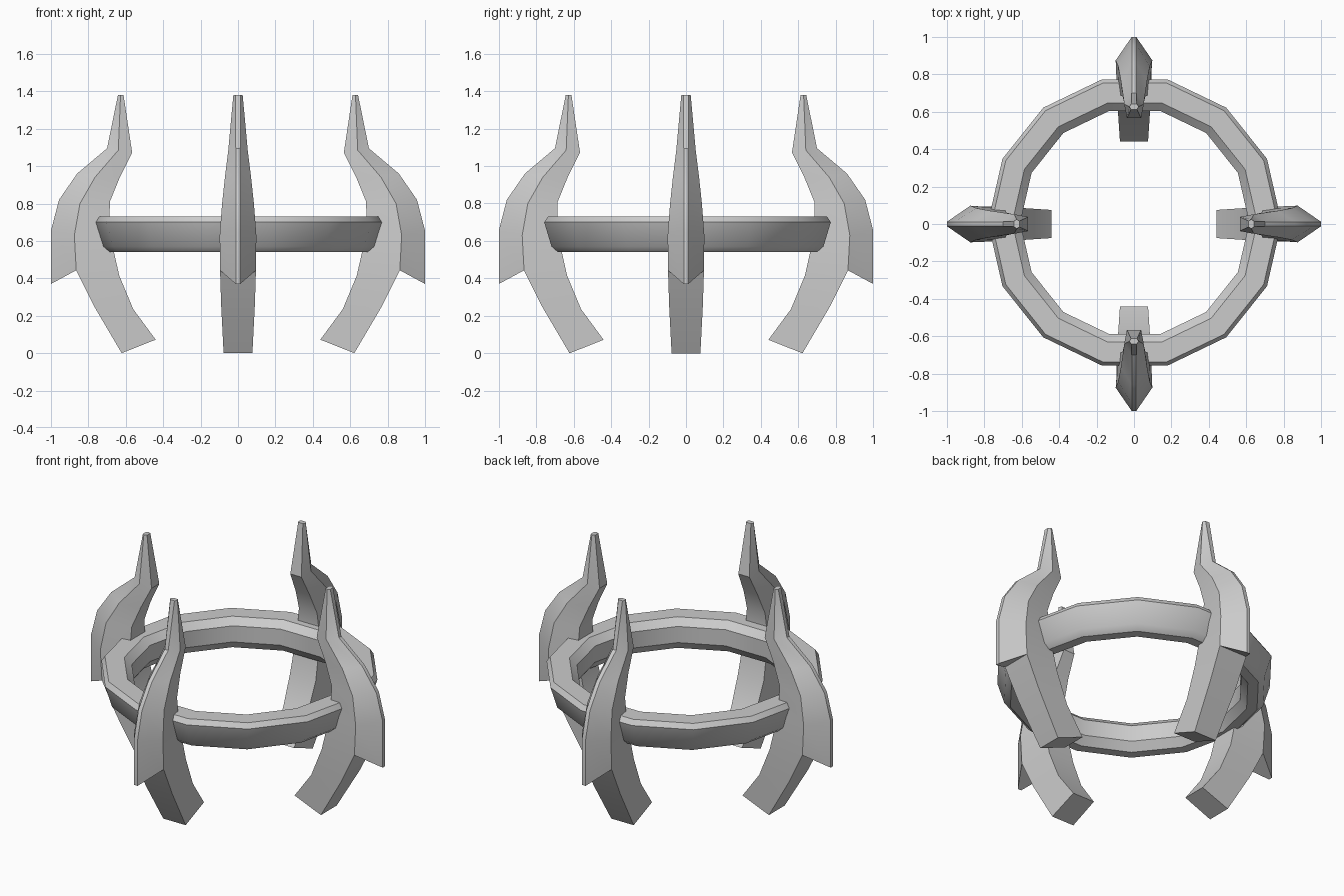
import bpy, bmesh, math
from mathutils import Matrix

if "Cube" in bpy.data.objects:
    bpy.data.objects.remove(bpy.data.objects["Cube"])


def finish(bm, name, angle):
    bmesh.ops.recalc_face_normals(bm, faces=bm.faces[:])
    me = bpy.data.meshes.new(name)
    bm.to_mesh(me)
    bm.free()
    ob = bpy.data.objects.new(name, me)
    bpy.context.collection.objects.link(ob)
    bpy.ops.object.select_all(action='DESELECT')
    ob.select_set(True)
    bpy.context.view_layer.objects.active = ob
    bpy.ops.object.shade_smooth_by_angle(angle=math.radians(angle))
    return ob


def bridge(bm, a, b):
    n = len(a)
    for i in range(n):
        j = (i + 1) % n
        bm.faces.new((a[i], a[j], b[j], b[i]))


# Ring: 14-sided band with a chamfered section given as (radius, z)
section = [(.785, .70), (.765, .73), (.655, .73), (.612, .69),
           (.612, .59), (.65, .54), (.71, .54), (.745, .57)]
SIDES = 14
bm = bmesh.new()
loops = []
for k in range(SIDES):
    t = 2 * math.pi * k / SIDES
    loops.append([bm.verts.new((r * math.cos(t) + .004, r * math.sin(t) + .008, z))
                  for r, z in section])
for k in range(SIDES):
    bridge(bm, loops[k], loops[(k + 1) % SIDES])
finish(bm, "ring", 35)

# Claw stations: (x, z, half width) for inner edge, middle line, outer ridge
LEG = [[(.44, .072, .075), (.622, .0, .077)],
       [(.56, .235, .083), (.772, .255, .09)]]
BLADE = [[(.635, .415, .088), (.865, .443, .096), (1.0, .37, .012)],
         [(.688, .65, .08), (.875, .63, .098), (1.0, .655, .012)],
         [(.685, .81, .062), (.845, .80, .085), (.957, .82, .012)],
         [(.632, .94, .048), (.765, .94, .07), (.86, .96, .012)],
         [(.566, 1.072, .038), (.64, 1.085, .052), (.70, 1.095, .012)],
         [(.612, 1.38, .016), (.628, 1.38, .025), (.642, 1.38, .014)]]


def station(bm, pts):
    return ([bm.verts.new((x, w, z)) for x, z, w in pts]
            + [bm.verts.new((x, -w, z)) for x, z, w in reversed(pts)])


def claw(name, turn):
    bm = bmesh.new()
    leg = [station(bm, s) for s in LEG]
    blade = [station(bm, s) for s in BLADE]
    root = blade[0]
    leg.append([root[0], root[1], root[4], root[5]])
    for a, b in zip(leg, leg[1:]):
        bridge(bm, a, b)
    for a, b in zip(blade, blade[1:]):
        bridge(bm, a, b)
    bm.faces.new(leg[0])        # foot
    bm.faces.new(root[1:5])     # underside of barb
    bm.faces.new(blade[-1])     # tip
    bm.transform(Matrix.Rotation(turn, 4, 'Z'))
    finish(bm, name, 35)


for i, side in enumerate(("right", "back", "left", "front")):
    claw(side + "_claw", i * math.pi / 2)
